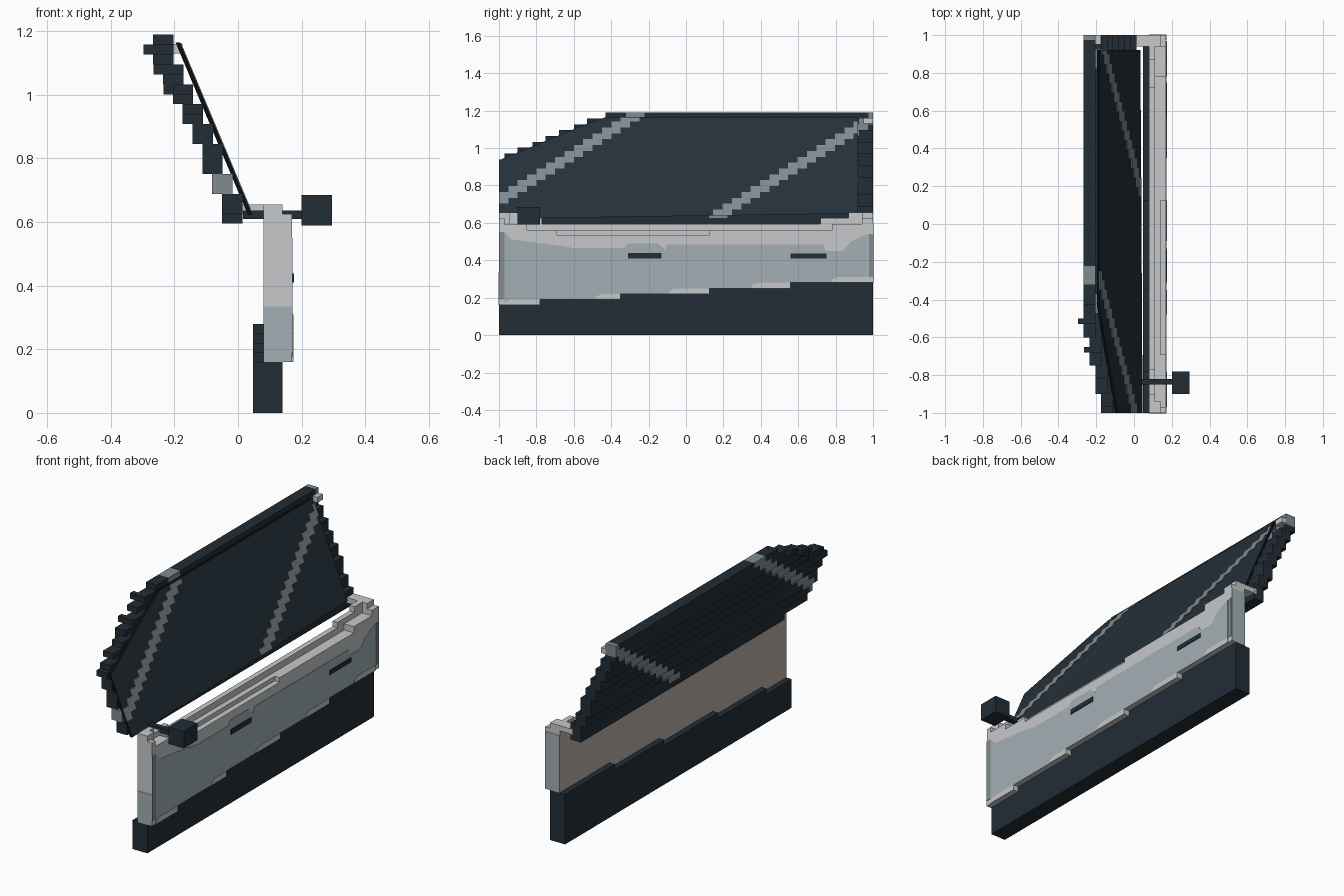
import bpy, bmesh

if "Cube" in bpy.data.objects:
    bpy.data.objects.remove(bpy.data.objects["Cube"], do_unlink=True)


def material(name, hexcode):
    srgb = [int(hexcode[i:i + 2], 16) / 255 for i in (0, 2, 4)]
    col = [c / 12.92 if c < 0.04 else ((c + 0.055) / 1.055) ** 2.4 for c in srgb] + [1]
    m = bpy.data.materials.new(name)
    m.use_nodes = True
    m.diffuse_color = col
    m.node_tree.nodes["Principled BSDF"].inputs["Base Color"].default_value = col
    return m


LIGHT = material("light grey paint", "c6c8cb")
BLUE = material("blue grey paint", "a2afb5")
DARK = material("dark slate", "222d36")
GLASS = material("tinted glass", "243039")
STREAK = material("glass streak grey", "808b91")
BEIGE = material("beige lining", "bab1a7")
BLACK = material("black seal", "0b0e11")


def lean(z):
    """x of the outer face of the tilted window at height z"""
    return 0.038 - 0.42 * (z - 0.64)


def finish(name, bm, mats, rule=None):
    bmesh.ops.recalc_face_normals(bm, faces=bm.faces)
    bm.normal_update()
    if rule:
        for f in bm.faces:
            f.material_index = rule(f)
    me = bpy.data.meshes.new(name)
    bm.to_mesh(me)
    bm.free()
    for m in mats:
        me.materials.append(m)
    ob = bpy.data.objects.new(name, me)
    bpy.context.scene.collection.objects.link(ob)
    return ob


def add_prism(bm, pts, x0, x1, tilted=False):
    """Extrude a (y, z) outline from x0 to x1, optionally along the window tilt"""
    rings = [[bm.verts.new((x + (lean(z) if tilted else 0), y, z)) for y, z in pts]
             for x in (x0, x1)]
    faces = [bm.faces.new(rings[0][::-1]), bm.faces.new(rings[1])]
    for i in range(len(pts)):
        j = (i + 1) % len(pts)
        faces.append(bm.faces.new((rings[0][i], rings[0][j], rings[1][j], rings[1][i])))
    return faces


def rect(y0, y1, z0, z1):
    return [(y0, z0), (y1, z0), (y1, z1), (y0, z1)]


def prism(name, pts, x0, x1, mats, rule=None, tilted=False):
    bm = bmesh.new()
    add_prism(bm, pts, x0, x1, tilted)
    return finish(name, bm, mats, rule)


def box(name, x0, x1, y0, y1, z0, z1, mat):
    return prism(name, rect(y0, y1, z0, z1), x0, x1, [mat])


def stair(ys, zs):
    return [(y, z) for i, z in enumerate(zs) for y in (ys[i], ys[i + 1])]


# Sill with a top rising in steps towards the back
STEP_Y = [-1, -0.78, -0.35, 0.125, 0.56, 1]
STEP_Z = [0.16, 0.19, 0.22, 0.25, 0.28]
steps = stair(STEP_Y, STEP_Z)
prism("sill", [(1, 0), (-1, 0)] + steps, 0.047, 0.14, [DARK])


# Door: three layers with terraced tops, lining on the inside
def lining(f):
    return 1 if f.normal.x < -0.9 else 0


layers = [
    ("door_inner_layer", 0.08, 0.11, [-1, -0.9, -0.77, 0.72, 0.87, 1],
     [0.655, 0.625, 0.595, 0.625, 0.655]),
    ("door_middle_layer", 0.11, 0.14, [-1, -0.94, -0.85, 0.78, 0.94, 1],
     [0.655, 0.595, 0.56, 0.595, 0.655]),
    ("door_outer_layer", 0.14, 0.17, [-1, -0.97, -0.85, -0.69, 0.125, 0.78, 0.94, 1],
     [0.625, 0.595, 0.56, 0.535, 0.56, 0.595, 0.625]),
]
for name, x0, x1, ys, zs in layers:
    inner = name == "door_inner_layer"
    prism(name, steps + stair(ys, zs)[::-1], x0, x1, [LIGHT, BEIGE], lining if inner else None)
box("door_rear_corner", 0.0, 0.08, 0.94, 1, 0.625, 0.655, LIGHT)

# Painted side panel with a wavy upper edge
upper = [(-0.97, 0.55), (-0.93, 0.51), (-0.72, 0.485), (-0.6, 0.465), (-0.33, 0.465),
         (-0.31, 0.49), (-0.15, 0.49), (-0.11, 0.455), (-0.1, 0.485), (0.73, 0.485),
         (0.75, 0.45), (0.84, 0.45), (0.88, 0.5), (0.97, 0.54)]
inset = [(max(-0.97, min(0.97, y)), z) for y, z in steps]
prism("side_panel_paint", inset + upper[::-1], 0.169, 0.172, [BLUE])

# Light patches at the foot of the panel, dark ends, handles
for i, (y0, y1) in enumerate([(-0.97, -0.78), (-0.48, -0.35), (-0.09, 0.125),
                              (0.35, 0.56), (0.78, 0.97)]):
    z = STEP_Z[i]
    prism(f"foot_patch_{i + 1}", [(y0, z), (y1, z), (y1, z + 0.03), (y0 + 0.03, z + 0.03),
                                  (y0, z + 0.015)], 0.17, 0.174, [LIGHT])
box("front_edge_shade", 0.169, 0.172, -1, -0.97, 0.19, 0.55, STREAK)
box("rear_edge_shade", 0.169, 0.172, 0.975, 1, 0.31, 0.54, STREAK)
box("front_handle", 0.17, 0.176, -0.31, -0.13, 0.41, 0.438, DARK)
box("rear_handle", 0.17, 0.176, 0.56, 0.75, 0.41, 0.435, DARK)
box("front_end_paint", 0.08, 0.17, -1.002, -1, 0.16, 0.335, BLUE)
box("rear_end_paint", 0.08, 0.17, 1, 1.002, 0.28, 0.6, BLUE)

# Mirror
box("mirror_arm", 0.015, 0.21, -0.85, -0.82, 0.61, 0.637, DARK)
box("mirror", 0.2, 0.295, -0.9, -0.78, 0.59, 0.685, DARK)


# Diagonal streaks: their y range at height z
def streaks(z):
    return [(y, y + 0.1) for y in (-1.08 + 1.6 * (z - 0.7), 0.12 + 1.6 * (z - 0.64))]


# Stepped window shell made of rows, with the streaks running through it
ROW = 0.0313
BASE = 0.595
RUNS = [3, 2, 3, 2, 2, 2, 2, 3]
offsets = [-0.05 - 0.031 * i for i, n in enumerate(RUNS) for _ in range(n)]
FRONT = [-0.97, -0.9, -0.82, -0.75, -0.68, -0.6, -0.53, -0.43]
fronts = [-1] * (len(offsets) - len(FRONT)) + FRONT
bm = bmesh.new()
grey = set()
for i, (x, front) in enumerate(zip(offsets, fronts)):
    z = BASE + i * ROW
    y = -0.8 if i == 0 else front
    for a, b in streaks(z + ROW / 2) if i > 0 else []:
        a, b = max(a, front), min(b, 1)
        if b - a < 0.02:
            continue
        if a - y > 0.001:
            add_prism(bm, rect(y, a, z, z + ROW), x, x + 0.064)
        grey.update(add_prism(bm, rect(a, b, z, z + ROW), x, x + 0.064))
        y = b
    if y < 0.999:
        add_prism(bm, rect(y, 1, z, z + ROW), x, x + 0.064)
finish("window_shell", bm, [DARK, STREAK], lambda f: int(f in grey))

# Loose blocks on the stepped front edge and the rear top corner
for i, (x, y, row) in enumerate([(-0.297, -0.53, 17), (-0.266, -0.68, 15), (-0.235, -0.75, 13)]):
    z = BASE + row * ROW
    box(f"edge_block_{i + 1}", x, x + 0.064, y, y + 0.03, z, z + ROW, DARK)
box("rear_top_block", -0.205, -0.175, 0.95, 1, 1.13, 1.16, LIGHT)

# Tilted glass with a dark rim
outline = [(-1, 0.622), (0.92, 0.65), (0.92, 1.165), (-0.43, 1.165), (-0.53, 1.13), (-1, 0.935)]
prism("window_glass", outline, -0.014, 0, [GLASS, BLACK],
      lambda f: 0 if abs(f.normal.x) > 0.8 else 1, tilted=True)

# Streak plates on the glass
bm = bmesh.new()
for i in range(1, 18):
    z = BASE + i * ROW + 0.014
    for a, b in streaks(z + ROW / 2):
        a, b = max(a, -1), min(b, 0.92)
        if b - a > 0.02:
            add_prism(bm, rect(a, b, z, min(z + ROW, 1.163)), -0.002, 0.003, True)
finish("glass_streaks", bm, [STREAK])
